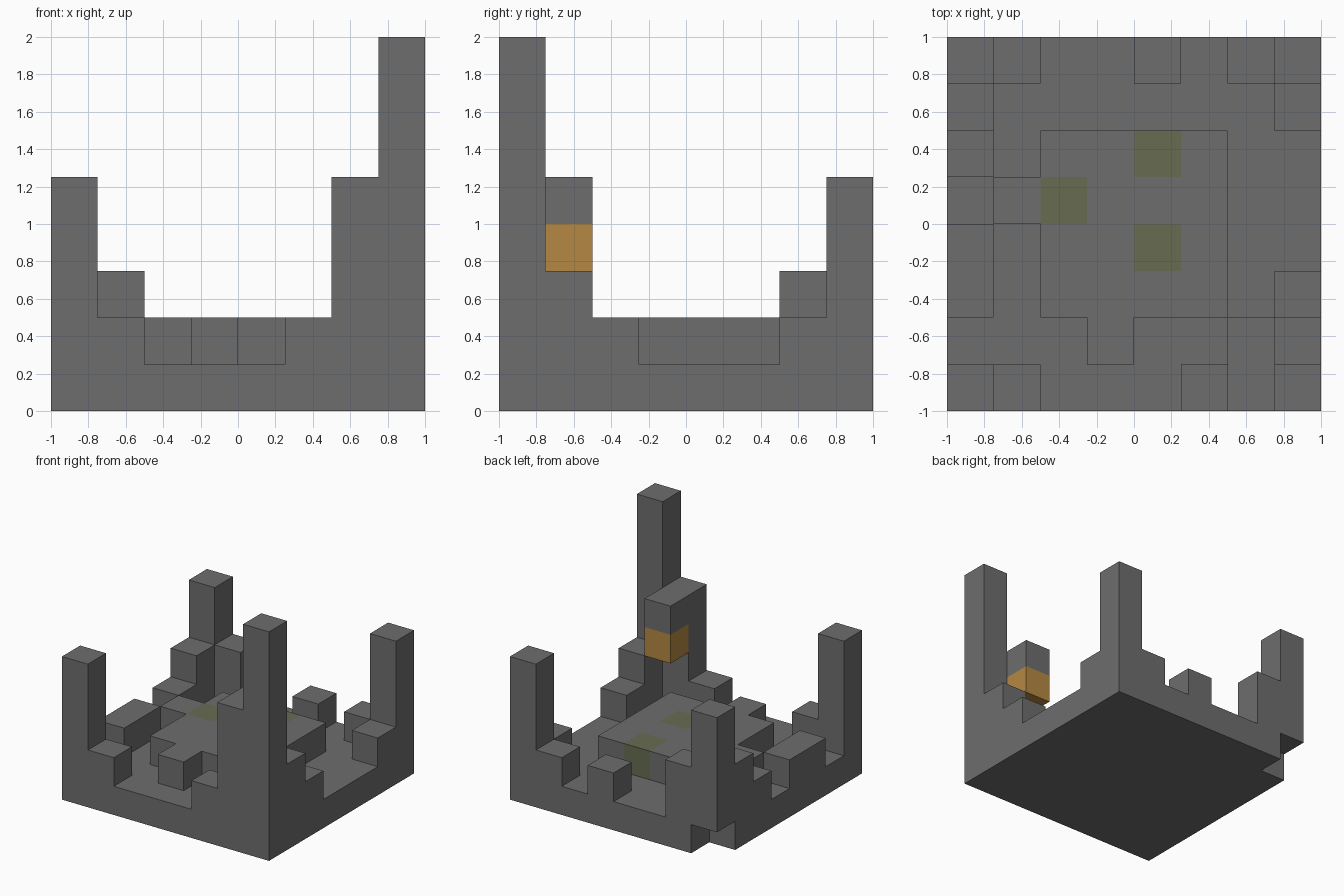
import bpy
import bmesh
from mathutils import Vector

CELL = 0.25
HALF = 1.0

default_cube = bpy.data.objects.get("Cube")
if default_cube:
    bpy.data.objects.remove(default_cube, do_unlink=True)


def make_material(name, rgb):
    mat = bpy.data.materials.new(name)
    mat.use_nodes = True
    color = (*rgb, 1.0)
    mat.diffuse_color = color
    mat.node_tree.nodes["Principled BSDF"].inputs["Base Color"].default_value = color
    return mat


STONE, MOSS, LAMP = range(3)
materials = [
    make_material("grey stone", (0.155, 0.155, 0.155)),
    make_material("mossy stone", (0.135, 0.15, 0.085)),
    make_material("amber lamp", (0.46, 0.25, 0.056)),
]


def block(x, y, z, width=1, depth=1, height=1):
    """Set of grid cells filled by one rectangular block."""
    return {(x + i, y + j, z + k)
            for i in range(width) for j in range(depth) for k in range(height)}


def column(x, y, top):
    """Cells standing on the floor slab up to the given level."""
    return block(x, y, 1, height=top - 1)


# Floor slab with one chipped-off corner block
parts = {"floor_slab": block(0, 0, 0, 8, 8) - block(0, 7, 0)}

# Raised platform with a step at the front and one at the side
parts["platform"] = block(2, 2, 1, 4, 4) | block(3, 1, 1) | block(1, 4, 1)

# Ruined corner towers with their broken wall stubs
parts["front_left_tower"] = column(7, 0, 8)
parts["front_left_wall"] = column(7, 1, 3) | column(7, 2, 2) | column(5, 0, 2)
parts["front_right_tower"] = column(0, 0, 5)
parts["front_right_wall"] = column(1, 0, 2)
parts["back_left_tower"] = column(7, 7, 5)
parts["back_left_wall"] = column(7, 6, 2) | column(6, 7, 2)
parts["back_right_tower"] = column(0, 7, 5)
parts["back_right_wall"] = column(1, 7, 3) | column(0, 6, 3) | column(0, 5, 2)

# Loose wall remains along the sides
parts["right_wall_remains"] = block(0, 2, 1, depth=2)
parts["back_wall_remains"] = column(4, 7, 2)

# Pillar with an overhanging cap that holds the lamp
parts["lamp_pillar"] = column(6, 0, 5)
parts["lamp_cap"] = block(6, 1, 4)
parts["lamp"] = block(6, 1, 3)

solid = set().union(*parts.values())
moss_cells = block(4, 5, 1) | block(4, 3, 1) | block(2, 4, 1)


def cell_material(cell):
    if cell in parts["lamp"]:
        return LAMP
    return MOSS if cell in moss_cells else STONE


def add_exposed_faces(bm, cell):
    """Make a quad on every side of the cell that is open to the air."""
    centre = Vector(cell) + Vector((0.5, 0.5, 0.5))
    for axis in range(3):
        for sign in (-1, 1):
            normal = Vector((0, 0, 0))
            normal[axis] = sign
            if tuple(int(c) for c in Vector(cell) + normal) in solid:
                continue
            u = Vector((0, 0, 0))
            u[(axis + 1) % 3] = 0.5
            v = normal.cross(u)
            middle = centre + normal / 2
            corners = (middle - u - v, middle + u - v, middle + u + v, middle - u + v)
            verts = [bm.verts.new(c * CELL - Vector((HALF, HALF, 0))) for c in corners]
            bm.faces.new(verts).material_index = cell_material(cell)


for name, cells in parts.items():
    bm = bmesh.new()
    for cell in sorted(cells):
        add_exposed_faces(bm, cell)
    bmesh.ops.remove_doubles(bm, verts=bm.verts, dist=0.001)
    # Merge flat neighbours of one colour into clean large faces
    bmesh.ops.dissolve_limit(bm, angle_limit=0.01, verts=bm.verts,
                             edges=bm.edges, delimit={"MATERIAL"})
    mesh = bpy.data.meshes.new(name)
    bm.to_mesh(mesh)
    bm.free()
    for mat in materials:
        mesh.materials.append(mat)
    bpy.context.collection.objects.link(bpy.data.objects.new(name, mesh))
